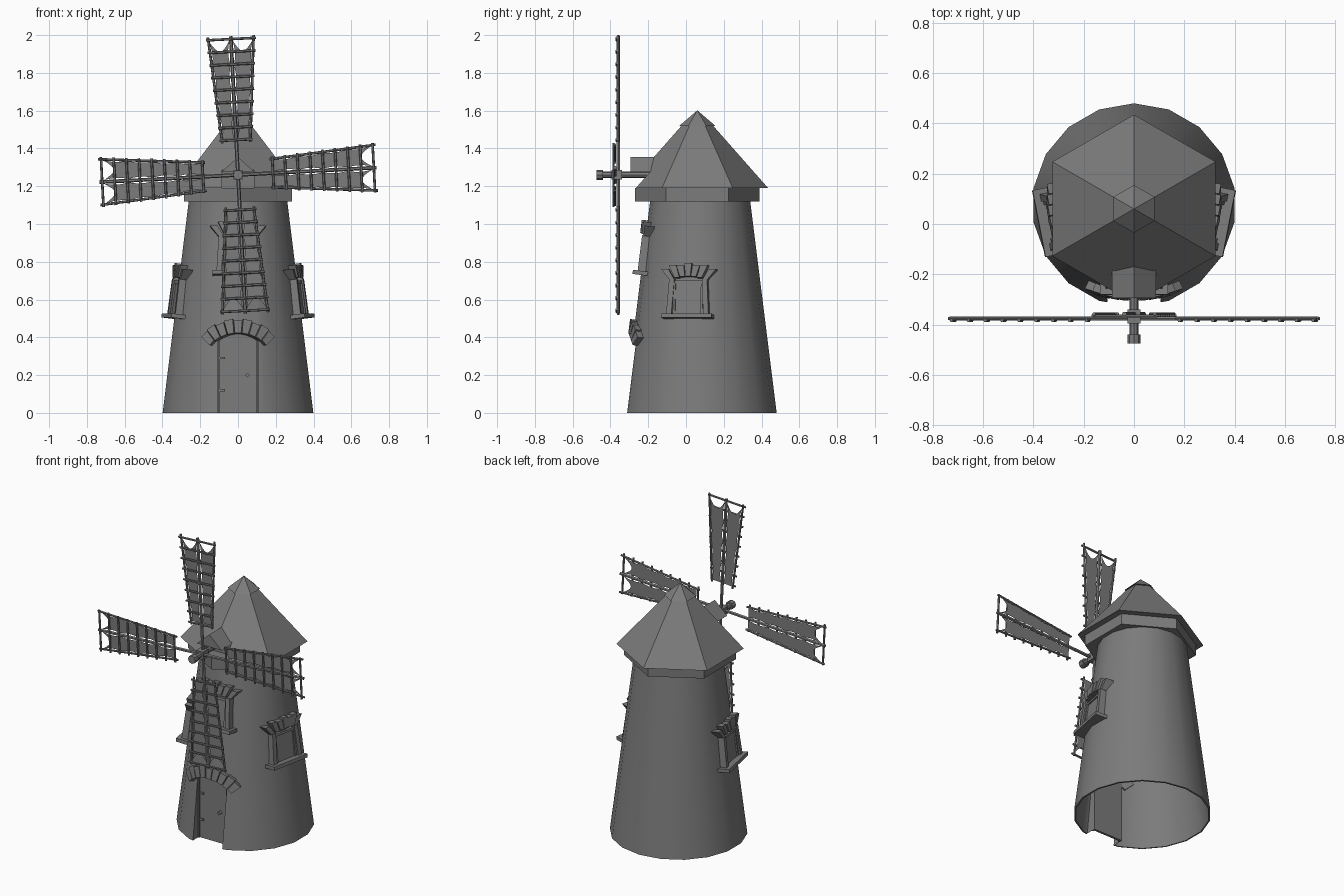
import bpy, bmesh
from math import pi, sin, cos, sqrt, radians, asin
from mathutils import Matrix, Vector

cube = bpy.data.objects.get("Cube")
if cube:
    bpy.data.objects.remove(cube, do_unlink=True)

grey = bpy.data.materials.new("stone grey")
grey.use_nodes = True
grey.diffuse_color = (0.2, 0.2, 0.2, 1)
grey.node_tree.nodes["Principled BSDF"].inputs["Base Color"].default_value = grey.diffuse_color

TOWER_Y = 0.075
LEAN = 0.125   # radius lost per unit of height


def wall_r(z):
    return 0.405 - LEAN * z


def finish(name, bm, smooth=False):
    bmesh.ops.recalc_face_normals(bm, faces=bm.faces)
    mesh = bpy.data.meshes.new(name)
    bm.to_mesh(mesh)
    bm.free()
    mesh.materials.append(grey)
    ob = bpy.data.objects.new(name, mesh)
    bpy.context.collection.objects.link(ob)
    if smooth:
        select(ob)
        bpy.ops.object.shade_smooth_by_angle(angle=radians(30))
    return ob


def select(ob):
    bpy.ops.object.select_all(action='DESELECT')
    ob.select_set(True)
    bpy.context.view_layer.objects.active = ob


def lathe(name, sides, profile, cy, closed=True, smooth=False):
    bm = bmesh.new()
    rings = []
    for r, z in profile:
        angles = [pi / 2 + 2 * pi * i / sides for i in range(sides)]
        rings.append([bm.verts.new((r * cos(a), cy + r * sin(a), z)) for a in angles])
    for lo, hi in zip(rings, rings[1:]):
        for i in range(sides):
            j = (i + 1) % sides
            bm.faces.new((lo[i], lo[j], hi[j], hi[i]))
    if closed:
        bm.faces.new(rings[0])
        bm.faces.new(rings[-1])
    return finish(name, bm, smooth)


def box(bm, lo, hi, matrix=Matrix()):
    lo, hi = Vector(lo), Vector(hi)
    size = Matrix.Diagonal((*(hi - lo), 1))
    bmesh.ops.create_cube(bm, size=1, matrix=matrix @ Matrix.Translation((lo + hi) / 2) @ size)


def prism(bm, outline, y0, y1, matrix=Matrix()):
    """Extrude an (x, z) outline between two depths."""
    a = [bm.verts.new(matrix @ Vector((x, y0, z))) for x, z in outline]
    b = [bm.verts.new(matrix @ Vector((x, y1, z))) for x, z in outline]
    bm.faces.new(a)
    bm.faces.new(b[::-1])
    for i in range(len(a)):
        j = (i + 1) % len(a)
        bm.faces.new((a[i], a[j], b[j], b[i]))


def rod(bm, p, q, width, matrix=Matrix(), sides=6):
    p, q = matrix @ Vector(p), matrix @ Vector(q)
    turn = (q - p).to_track_quat('Z', 'Y').to_matrix().to_4x4()
    bmesh.ops.create_cone(bm, cap_ends=True, segments=sides, radius1=width / 2, radius2=width / 2,
                          depth=(q - p).length, matrix=Matrix.Translation((p + q) / 2) @ turn)


def cut(ob, cutter):
    mod = ob.modifiers.new("cut", 'BOOLEAN')
    mod.operation, mod.solver, mod.object = 'DIFFERENCE', 'EXACT', cutter
    select(ob)
    bpy.ops.object.modifier_apply(modifier=mod.name)
    bpy.data.objects.remove(cutter, do_unlink=True)


def wall_frame(angle, z):
    """x along the wall, y outward, z up the slope."""
    lean = asin(LEAN)
    flat = Vector((cos(angle), sin(angle), 0))
    out = flat * cos(lean) + Vector((0, 0, sin(lean)))
    up = Vector((0, 0, cos(lean))) - flat * sin(lean)
    place = flat * wall_r(z) + Vector((0, TOWER_Y, z))
    return Matrix.Translation(place) @ Matrix((out.cross(up), out, up)).transposed().to_4x4()


# Tower: open tapered shell with the doorway cut through it
tower = lathe("tower_wall", 18, [(wall_r(0), 0), (wall_r(1.15), 1.15)], TOWER_Y, closed=False)
shell = tower.modifiers.new("thickness", 'SOLIDIFY')
shell.thickness, shell.offset = 0.01, -1
select(tower)
bpy.ops.object.modifier_apply(modifier=shell.name)

ARCH_Z, ARCH_R, DOOR_W, DOOR_Y = 0.245, 0.175, 0.105, -0.25
span = asin(DOOR_W / ARCH_R)
arch = [(ARCH_R * sin(a), ARCH_Z + ARCH_R * cos(a)) for a in (span * (i / 4 - 1) for i in range(9))]
bm = bmesh.new()
prism(bm, [(-DOOR_W, -0.1)] + arch + [(DOOR_W, -0.1)], -0.6, 0)
cut(tower, finish("doorway_cutter", bm))
select(tower)
bpy.ops.object.shade_smooth_by_angle(angle=radians(30))

# Door reveal, running from the wall back to the door
bm = bmesh.new()
pairs = []
for x, z in [(-DOOR_W, 0)] + arch + [(DOOR_W, 0)]:
    front = TOWER_Y - 0.985 * sqrt(wall_r(z) ** 2 - x * x)
    pairs.append((bm.verts.new((x, front, z)), bm.verts.new((x, DOOR_Y, z))))
for (a, b), (c, d) in zip(pairs, pairs[1:]):
    bm.faces.new((a, b, d, c))
finish("door_reveal", bm)

# Door with edge strips, hinges and a handle
bm = bmesh.new()
prism(bm, [(-DOOR_W, 0)] + arch + [(DOOR_W, 0)], DOOR_Y, DOOR_Y + 0.015)
finish("door", bm)
bm = bmesh.new()
for side in (-1, 1):
    box(bm, (side * 0.1 - 0.004, DOOR_Y - 0.01, 0), (side * 0.1 + 0.004, DOOR_Y, 0.385))
for z in (0.12, 0.29):
    box(bm, (-0.1, DOOR_Y - 0.008, z - 0.006), (-0.07, DOOR_Y, z + 0.006))
finish("door_trim", bm)
bm = bmesh.new()
rod(bm, (0.05, DOOR_Y, 0.2), (0.05, DOOR_Y - 0.02, 0.2), 0.025, sides=4)
finish("door_handle", bm)

# Arch stones over the door, following the curve of the wall
bm = bmesh.new()
STONES = 9
for i in range(STONES):
    a = radians(51) * (2 * (i + 0.5) / STONES - 1)
    half = radians(51) / STONES * 0.97
    top = 0.245 + (0.005 if i % 2 else -0.003)
    outline = [(r * sin(a + s * half), ARCH_Z + r * cos(a + s * half))
               for r, s in ((ARCH_R, -1), (ARCH_R, 1), (top, 1), (top, -1))]
    mid_x, mid_z = 0.21 * sin(a), ARCH_Z + 0.21 * cos(a)
    y = TOWER_Y - sqrt(wall_r(mid_z) ** 2 - mid_x ** 2)
    turn = asin(mid_x / wall_r(mid_z))
    m = Matrix.Translation((mid_x, y, mid_z)) @ Matrix.Rotation(turn, 4, 'Z') @ Matrix.Rotation(-LEAN, 4, 'X')
    prism(bm, [(x - mid_x, z - mid_z) for x, z in outline], -0.028, 0.025, m)
finish("door_arch_stones", bm)


# Windows: sill, posts, pane and fanned lintel stones
def window(name, angle, z):
    m = wall_frame(angle, z)
    bm = bmesh.new()
    box(bm, (-0.135, -0.04, 0), (0.135, 0.045, 0.022), m)
    finish(name + "_sill", bm)
    bm = bmesh.new()
    for s in (-1, 1):
        foot, head = s * 0.1, s * 0.088
        prism(bm, [(foot - 0.014, 0.02), (foot + 0.014, 0.02), (head + 0.014, 0.21), (head - 0.014, 0.21)],
              -0.03, 0.02, m)
        box(bm, (s * 0.074 - 0.006, -0.02, 0.02), (s * 0.074 + 0.006, 0.012, 0.2), m)
    box(bm, (-0.08, -0.02, 0.185), (0.08, 0.012, 0.2), m)
    finish(name + "_frame", bm)
    bm = bmesh.new()
    box(bm, (-0.09, -0.02, 0.02), (0.09, 0.004, 0.2), m)
    finish(name + "_pane", bm)
    bm = bmesh.new()
    n = 7
    for i in range(n):
        t0, t1 = (2 * k / n - 1 for k in (i + 0.04, i + 0.96))
        t = (t0 + t1) / 2
        low, high = 0.222 - 0.02 * t * t, 0.285 - 0.025 * t * t + (0.006 if i % 2 else -0.004)
        r = wall_r(z + 0.25)
        bow = sqrt(r * r - (0.12 * t) ** 2) - r
        prism(bm, [(0.105 * t0, low), (0.105 * t1, low), (0.15 * t1, high), (0.15 * t0, high)],
              bow - 0.02, bow + 0.032, m)
    finish(name + "_lintel", bm)


window("front_window", radians(-90), 0.73)
window("left_window", radians(-11), 0.5)
window("right_window", radians(191), 0.5)

# Six-sided eave, roof and cap, with a recess under the dormer
ROOF_Y = 0.06
lathe("eave", 6, [(0.33, 1.12), (0.33, 1.19)], ROOF_Y)
roof = lathe("roof", 6, [(0.375, 1.19), (0.075, 1.53)], ROOF_Y)
bm = bmesh.new()
box(bm, (-0.085, -0.5, 1.1), (0.085, -0.17, 1.285))
cut(roof, finish("dormer_cutter", bm))
lathe("roof_cap", 6, [(0.095, 1.52), (0.002, 1.6)], ROOF_Y)
bm = bmesh.new()
prism(bm, [(-0.088, 1.275), (0.088, 1.275), (0, 1.355)], -0.295, -0.08)
finish("dormer", bm)

# Axle with a thicker nose
bm = bmesh.new()
HUB_Z = 1.26
rod(bm, (0, -0.45, HUB_Z), (0, -0.15, HUB_Z), 0.034, sides=8)
rod(bm, (0, -0.475, HUB_Z), (0, -0.44, HUB_Z), 0.052, sides=8)
box(bm, (-0.025, -0.395, HUB_Z - 0.025), (0.025, -0.34, HUB_Z + 0.025))
finish("axle", bm)


# Sails: lattice of rods with two cloth strips each
def half_width(u):
    return 0.075 + 0.045 * (u - 0.18) / 0.54


BARS = 9
for k, name in enumerate(("left", "top", "right", "bottom")):
    a = k * pi / 2 + radians(3)
    y = -0.358 if k % 2 else -0.376
    m = Matrix.Translation((0, y, HUB_Z)) @ Matrix.Rotation(-a, 4, 'Y')
    bm = bmesh.new()
    rod(bm, (0, 0, 0), (0.735, 0, 0), 0.02, m)
    for s in (-1, 1):
        rod(bm, (0.17, 0, s * half_width(0.17)), (0.735, 0, s * half_width(0.735)), 0.014, m)
    for i in range(BARS):
        u = 0.185 + 0.535 * i / (BARS - 1)
        w = half_width(u) + 0.012
        rod(bm, (u, -0.008, -w), (u, -0.008, w), 0.014, m)
    finish(name + "_sail_frame", bm)

    bm = bmesh.new()
    N, T = 12, 8
    for s in (-1, 1):
        grid = []
        for i in range(N + 1):
            row = []
            for j in range(T + 1):
                t = j / T
                u = 0.19 + (0.52 - 0.055 * sin(pi * t)) * i / N
                sag = 0.008 * abs(sin(pi * i / N * 4))
                v = 0.01 + sag + (half_width(u) - 0.014 - 2 * sag) * t
                row.append(bm.verts.new(m @ Vector((u, 0.002, s * v))))
            grid.append(row)
        for r0, r1 in zip(grid, grid[1:]):
            for j in range(T):
                bm.faces.new((r0[j], r0[j + 1], r1[j + 1], r1[j]))
    finish(name + "_sail_cloth", bm)
